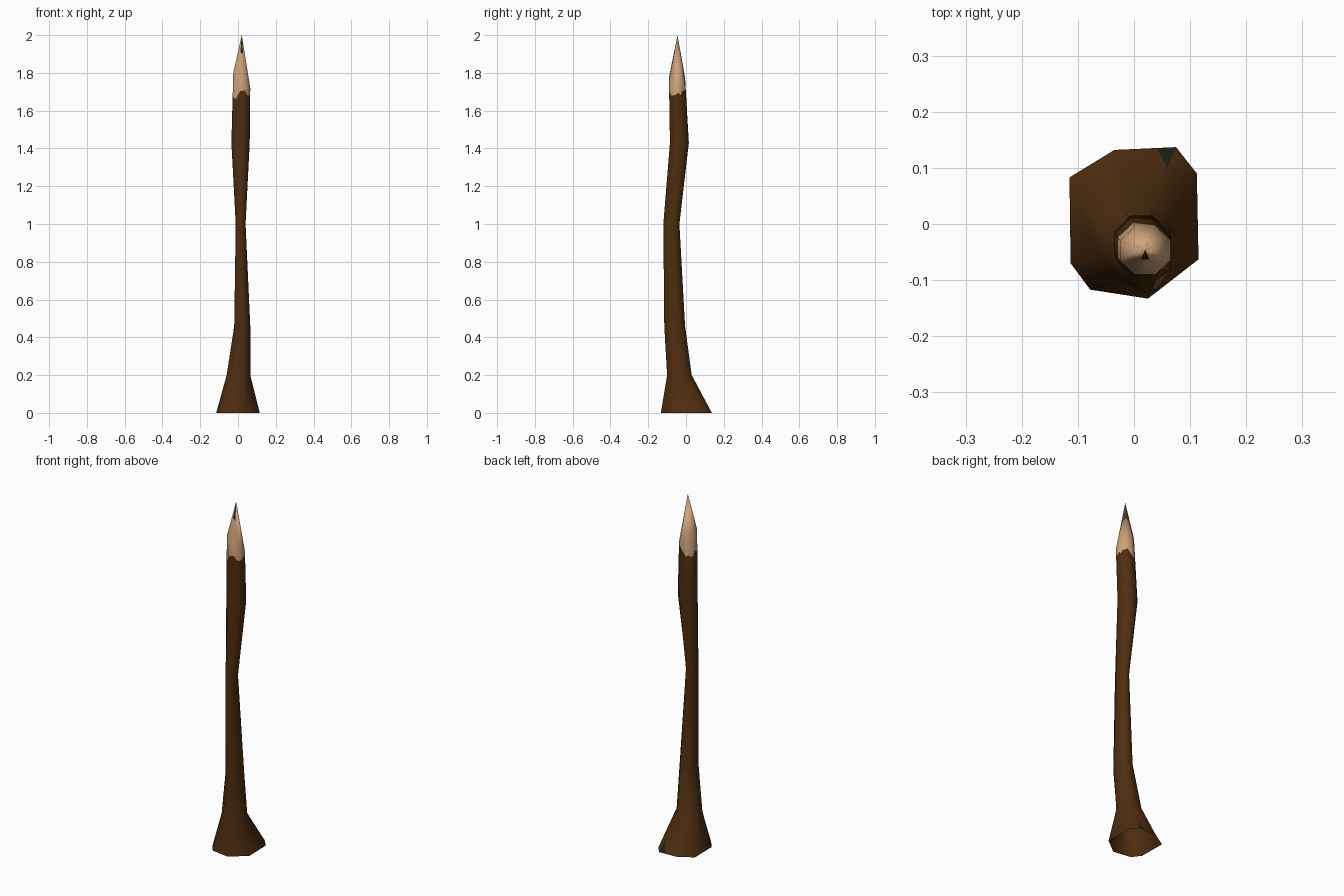
import bpy, bmesh, math, random
from mathutils import Vector

if "Cube" in bpy.data.objects:
    bpy.data.objects.remove(bpy.data.objects["Cube"])

random.seed(4)
N = 8
ANG = [math.radians(157.5 - 45 * i) for i in range(N)]


def material(name, rgb):
    m = bpy.data.materials.new(name)
    m.diffuse_color = (*rgb, 1)
    m.use_nodes = True
    m.node_tree.nodes["Principled BSDF"].inputs["Base Color"].default_value = m.diffuse_color
    return m


def octagon(x0, x1, y0, y1, z, tilt=0.0):
    """Eight-sided ring filling a box; tilt slopes it along x."""
    k = math.cos(math.pi / 8)
    cx, cy = (x0 + x1) / 2, (y0 + y1) / 2
    pts = []
    for a in ANG:
        x = cx + (x1 - x0) / 2 * math.cos(a) / k
        y = cy + (y1 - y0) / 2 * math.sin(a) / k
        pts.append(Vector((x, y, z - tilt * (x - cx))))
    return pts


# Flared foot outline, then the crooked shaft rings
foot = [(-.115, .083), (-.035, .132), (.075, .137), (.112, .09),
        (.115, -.063), (.025, -.133), (-.078, -.117), (-.113, -.07)]
rings = [[Vector((x, y, 0)) for x, y in foot],
         octagon(-.06, .065, -.10, .03, .20),
         octagon(-.02, .065, -.115, -.005, .46),
         octagon(-.012, .04, -.12, -.035, 1.0),
         octagon(-.035, .062, -.085, .015, 1.43)]
shoulder = octagon(-.025, .065, -.09, -.005, 1.76, .9)

bm = bmesh.new()
rv = [[bm.verts.new(p) for p in r] for r in rings]
top = [bm.verts.new(p) for p in shoulder]
tip = bm.verts.new((.02, -.045, 2.0))


def face(verts, mat):
    f = bm.faces.new(verts)
    f.material_index = mat
    return f


# Bark shaft
for a, b in zip(rv, rv[1:]):
    for i in range(N):
        j = (i + 1) % N
        face((a[j], a[i], b[i], b[j]), 0)

# Ragged line where the bark ends, three points per side
line = []
for i in range(N):
    j = (i + 1) % N
    for t in (0, 1 / 3, 2 / 3):
        lo = rings[-1][i].lerp(rings[-1][j], t)
        hi = shoulder[i].lerp(shoulder[j], t)
        z = 1.693 + random.uniform(-.018, .018) - (.02 if lo.x < 0 else 0)
        line.append(bm.verts.new(lo.lerp(hi, (z - lo.z) / (hi.z - lo.z))))
for i in range(N):
    j = (i + 1) % N
    seg = [line[(3 * i + k) % (3 * N)] for k in range(4)]
    face([rv[-1][j], rv[-1][i]] + seg, 0)
    face(seg[::-1] + [top[i], top[j]], 1)

# Sharpened point
point = [face((top[(i + 1) % N], top[i], tip), 1) for i in range(N)]


def cut_corner(f, corner, ends, facs):
    """Cut a small dark triangle off one corner of a face."""
    new = []
    for e, fac in zip(ends, facs):
        edge = bm.edges.get((corner, e))
        new.append(bmesh.utils.edge_split(edge, corner, fac)[1])
    bmesh.utils.face_split(f, new[0], new[1])
    for g in bm.faces:
        if corner in g.verts and new[0] in g.verts and new[1] in g.verts:
            g.material_index = 2


# Dark patch on the front of the tip and at the back of the foot
cut_corner(point[5], tip, (top[5], top[6]), (.4, .4))
foot_face = next(f for f in rv[0][2].link_faces if rv[0][1] in f.verts)
cut_corner(foot_face, rv[0][2], (rv[0][1], rv[1][2]), (.32, .34))

bmesh.ops.recalc_face_normals(bm, faces=bm.faces)
for f in bm.faces:
    f.smooth = True
me = bpy.data.meshes.new("wooden_stake")
bm.to_mesh(me)
bm.free()
for m in (material("bark brown", (.078, .027, .005)),
          material("bare wood", (.62, .37, .20)),
          material("dark moss", (.012, .018, .008))):
    me.materials.append(m)
ob = bpy.data.objects.new("wooden_stake", me)
bpy.context.collection.objects.link(ob)
